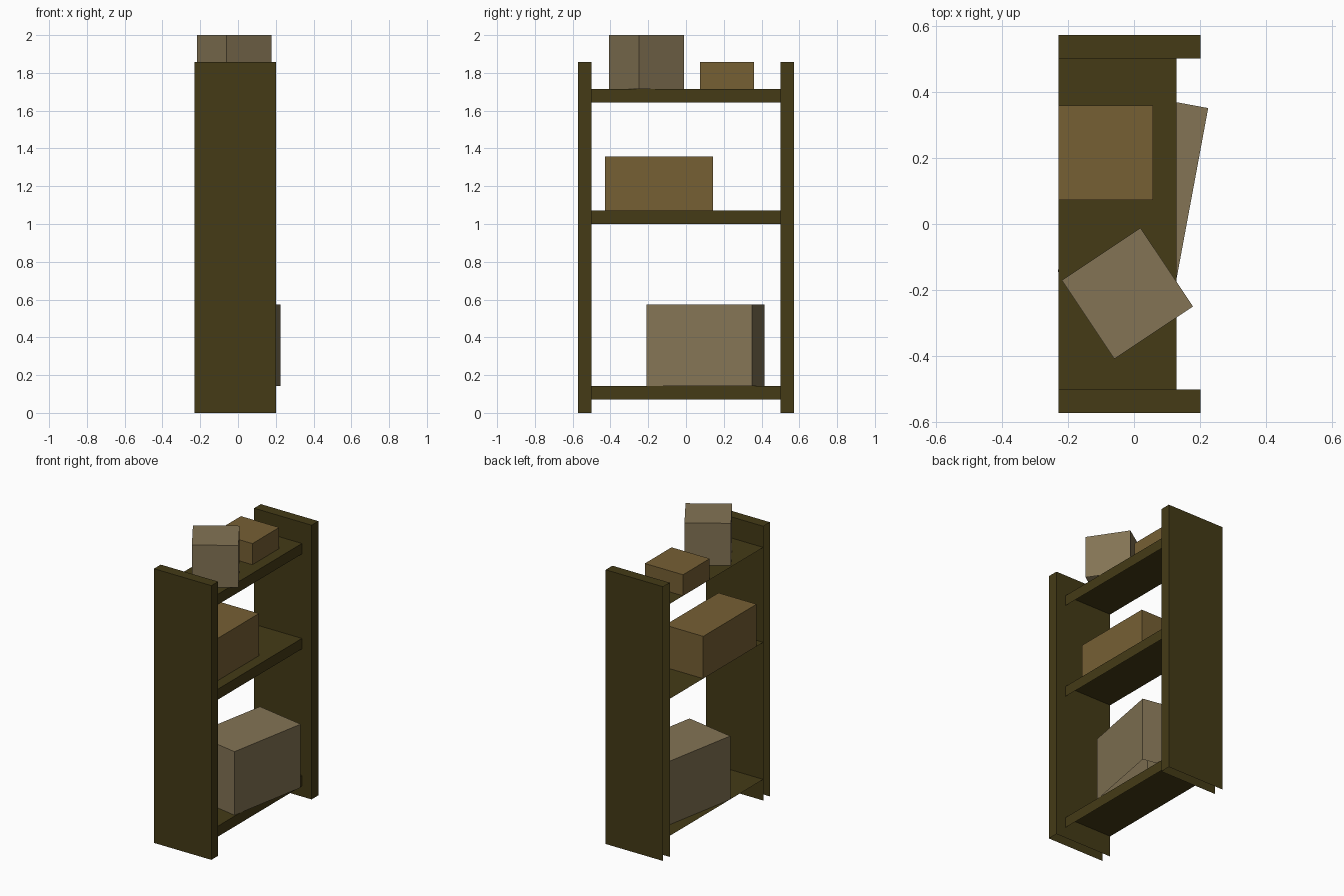
import bpy, bmesh, math
from mathutils import Matrix, Vector

if "Cube" in bpy.data.objects:
    bpy.data.objects.remove(bpy.data.objects["Cube"])


def material(name, rgb):
    m = bpy.data.materials.new(name)
    m.diffuse_color = (*rgb, 1)
    m.use_nodes = True
    m.node_tree.nodes["Principled BSDF"].inputs["Base Color"].default_value = m.diffuse_color
    return m


WOOD = material("dark_wood", (0.058, 0.043, 0.008))
CARD = material("cardboard", (0.18, 0.115, 0.034))
GREY = material("faded_cardboard", (0.23, 0.175, 0.09))

BACK, DOWN = (-1, 0, 0), (0, 0, -1)
ENDS = [(0, -1, 0), (0, 1, 0)]


def block(name, centre, size, mat, open_sides=(), angle=0):
    """Box standing on centre z, with the faces on open_sides left out."""
    bm = bmesh.new()
    bmesh.ops.create_cube(bm, size=1)
    bm.normal_update()
    gone = [f for f in bm.faces
            if any(f.normal.dot(Vector(d)) > 0.9 for d in open_sides)]
    bmesh.ops.delete(bm, geom=gone, context='FACES')
    bm.transform(Matrix.Diagonal((*size, 1)) @ Matrix.Translation((0, 0, 0.5)))
    mesh = bpy.data.meshes.new(name)
    bm.to_mesh(mesh)
    bm.free()
    mesh.materials.append(mat)
    ob = bpy.data.objects.new(name, mesh)
    ob.location = centre
    ob.rotation_euler.z = math.radians(angle)
    bpy.context.collection.objects.link(ob)
    return ob


# Side panels, open at the back and underneath
for side, y in (("left", -0.536), ("right", 0.536)):
    block(side + "_panel", (-0.014, y, 0), (0.43, 0.072, 1.857), WOOD, [BACK, DOWN])

# Shelves, open at the back, underneath and where they meet the panels
for name, z in (("bottom", 0.072), ("middle", 1.0), ("top", 1.643)):
    block(name + "_shelf", (-0.05, 0, z), (0.358, 1.0, 0.071), WOOD,
          [BACK, DOWN] + ENDS)

# Boxes, open underneath
block("large_box", (-0.003, 0.103, 0.143), (0.357, 0.57, 0.43), GREY, [DOWN], -10.5)
block("long_box", (-0.086, -0.143, 1.071), (0.286, 0.571, 0.286), CARD, [DOWN])
block("flat_box", (-0.086, 0.216, 1.714), (0.286, 0.286, 0.143), CARD, [DOWN])
block("cube_box", (-0.02, -0.21, 1.714), (0.286, 0.286, 0.286), GREY, [DOWN], 33.7)
